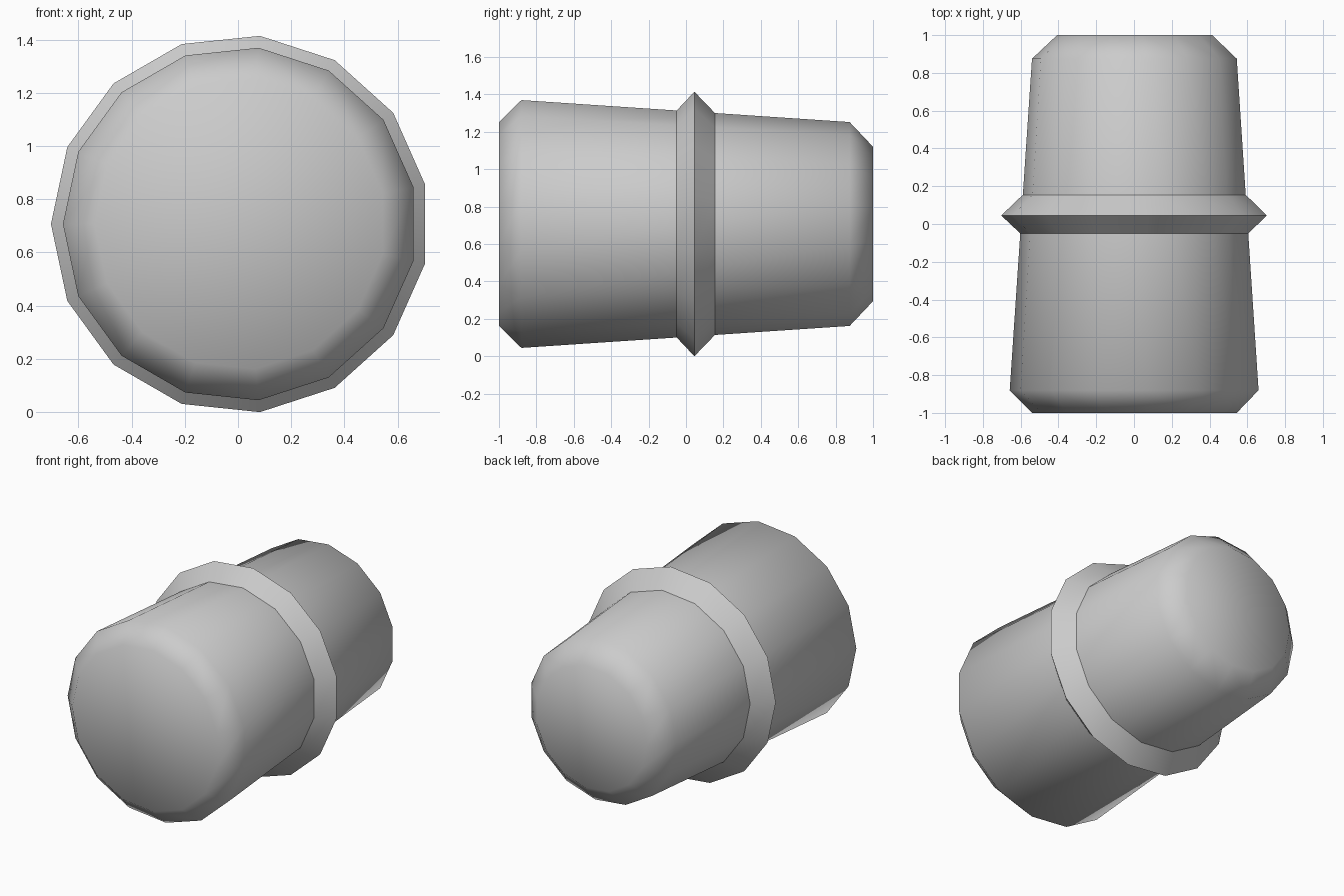
import bpy, bmesh, math

if "Cube" in bpy.data.objects:
    bpy.data.objects.remove(bpy.data.objects["Cube"])

SIDES = 15
CX, CZ = 0.008, 0.707


def lathe(name, profile, closed=False):
    """Revolve (y, radius) points around the long axis into a 15-sided form."""
    bm = bmesh.new()
    rings = []
    for y, r in profile:
        ring = []
        for i in range(SIDES):
            a = math.pi + 2 * math.pi * i / SIDES
            ring.append(bm.verts.new((CX + r * math.cos(a), y, CZ + r * math.sin(a))))
        rings.append(ring)
    pairs = list(zip(rings, rings[1:]))
    if closed:
        pairs.append((rings[-1], rings[0]))
    else:
        bm.faces.new(rings[0])
        bm.faces.new(rings[-1])
    for a, b in pairs:
        for i in range(SIDES):
            j = (i + 1) % SIDES
            bm.faces.new((a[i], a[j], b[j], b[i]))
    bmesh.ops.recalc_face_normals(bm, faces=bm.faces)
    mesh = bpy.data.meshes.new(name)
    bm.to_mesh(mesh)
    bm.free()
    obj = bpy.data.objects.new(name, mesh)
    bpy.context.collection.objects.link(obj)
    bpy.ops.object.select_all(action='DESELECT')
    obj.select_set(True)
    bpy.context.view_layer.objects.active = obj
    bpy.ops.object.shade_smooth_by_angle(angle=math.radians(50))
    return obj


# Tapered plug body with chamfered ends
lathe("tapered_body", [(-1.0, 0.548), (-0.88, 0.666), (0.875, 0.548), (1.0, 0.415)])

# Pointed collar around the middle, slightly sunk into the body
lathe("collar_ring", [(-0.05, 0.610), (0.045, 0.711), (0.155, 0.596),
                      (0.13, 0.57), (-0.03, 0.57)], closed=True)
